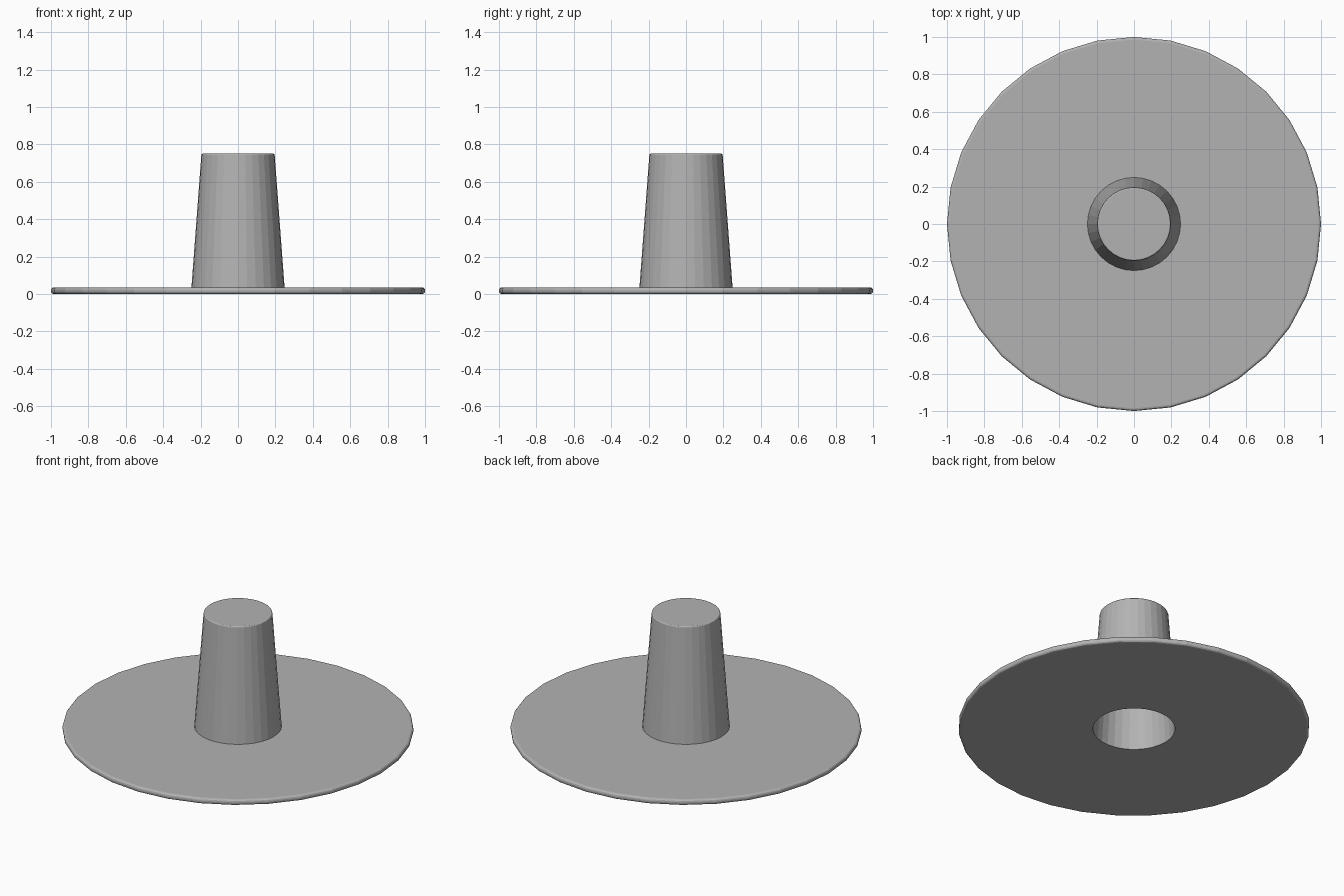
import bpy, bmesh, math

if "Cube" in bpy.data.objects:
    bpy.data.objects.remove(bpy.data.objects["Cube"])

SIDES = 32


def arc(r, z, radius, start, end, steps=3):
    """Rounded corner of a profile, centred on (r, z), angles in degrees."""
    angles = [math.radians(start + (end - start) * i / steps) for i in range(steps + 1)]
    return [(r + radius * math.cos(a), z + radius * math.sin(a)) for a in angles]


def lathe(name, profile):
    """Spin an (r, z) profile round z and cap both ends flat."""
    bm = bmesh.new()
    rings = []
    for r, z in profile:
        rings.append([bm.verts.new((r * math.cos(2 * math.pi * i / SIDES),
                                    r * math.sin(2 * math.pi * i / SIDES), z))
                      for i in range(SIDES)])
    for a, b in zip(rings, rings[1:]):
        for i in range(SIDES):
            j = (i + 1) % SIDES
            bm.faces.new((a[i], a[j], b[j], b[i]))
    # flat caps: inner ceiling and outer top
    bm.faces.new(rings[0])
    bm.faces.new(rings[-1])
    bmesh.ops.recalc_face_normals(bm, faces=bm.faces)
    mesh = bpy.data.meshes.new(name)
    bm.to_mesh(mesh)
    bm.free()
    obj = bpy.data.objects.new(name, mesh)
    bpy.context.collection.objects.link(obj)
    return obj


# hollow cone with a flange: inner wall, rounded rim, outer wall, rounded top edge
cone = lathe("flanged_hollow_cone",
             [(0.176, 0.725), (0.234, 0.0)]
             + arc(0.986, 0.014, 0.014, -90, 0)
             + arc(0.986, 0.021, 0.014, 0, 90)
             + [(0.249, 0.035)]
             + arc(0.189, 0.743, 0.007, 4, 90))

# mid-grey surface
grey = bpy.data.materials.new("mid_grey")
grey.diffuse_color = (0.45, 0.45, 0.45, 1)
grey.use_nodes = True
grey.node_tree.nodes["Principled BSDF"].inputs["Base Color"].default_value = grey.diffuse_color
cone.data.materials.append(grey)
